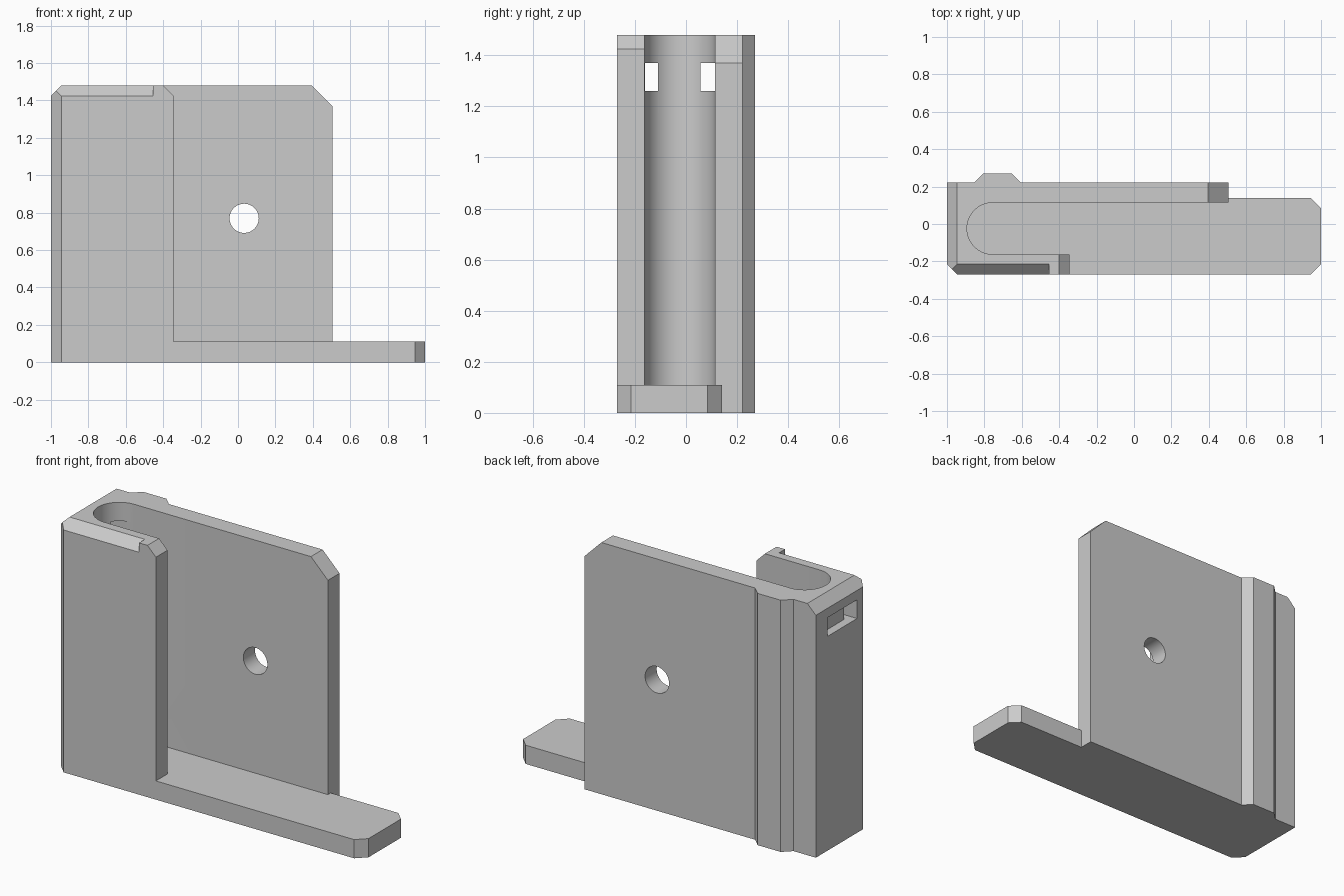
import bpy, bmesh
from math import sin, cos, pi, radians
from mathutils import Vector

if "Cube" in bpy.data.objects:
    bpy.data.objects.remove(bpy.data.objects["Cube"], do_unlink=True)

H = 1.48              # overall height
FLOOR = 0.11          # base thickness
C = 0.055             # small chamfer
FRONT, BACK = -0.27, 0.222
IN_F, IN_B = -0.162, 0.114   # inner faces of the channel

grey = bpy.data.materials.new("plain grey")
grey.use_nodes = True
colour = (0.6, 0.6, 0.6, 1)
grey.diffuse_color = colour
grey.node_tree.nodes["Principled BSDF"].inputs["Base Color"].default_value = colour


def prism(name, outline, axis, lo, hi):
    """Extrude a 2D outline along the axis, from lo to hi."""
    place = {"x": lambda a, b, d: (d, a, b),
             "y": lambda a, b, d: (a, d, b),
             "z": lambda a, b, d: (a, b, d)}[axis]
    bm = bmesh.new()
    face = bm.faces.new([bm.verts.new(place(a, b, lo)) for a, b in outline])
    new = bmesh.ops.extrude_face_region(bm, geom=[face])["geom"]
    shift = Vector(place(0, 0, hi - lo))
    bmesh.ops.translate(bm, vec=shift, verts=[v for v in new if isinstance(v, bmesh.types.BMVert)])
    bmesh.ops.recalc_face_normals(bm, faces=bm.faces)
    mesh = bpy.data.meshes.new(name)
    bm.to_mesh(mesh)
    bm.free()
    mesh.materials.append(grey)
    ob = bpy.data.objects.new(name, mesh)
    bpy.context.collection.objects.link(ob)
    return ob


def arc(cx, cy, r, start, end, n):
    return [(cx + r * cos(start + (end - start) * i / n),
             cy + r * sin(start + (end - start) * i / n)) for i in range(n + 1)]


# Solid block with base tongue, back rib and chamfered corners
body = prism("bracket_body", [
    (-1, FRONT + C), (-1 + C, FRONT), (1 - C, FRONT), (1, FRONT + C),
    (1, 0.14 - C), (1 - C, 0.14), (0.505, 0.14), (0.505, BACK),
    (-0.605, BACK), (-0.655, 0.27), (-0.805, 0.27), (-0.855, BACK), (-1, BACK)],
    "z", 0, H)

# Round-ended channel, open to the front and the end above the tongue
mid, rad = (IN_F + IN_B) / 2, (IN_B - IN_F) / 2
cutters = [prism("channel_cutter", arc(-0.755, mid, rad, pi / 2, 3 * pi / 2, 32) + [
    (-0.345, IN_F), (-0.345, -0.5), (1.2, -0.5), (1.2, 0.5), (0.505, 0.5), (0.505, IN_B)],
    "z", FLOOR, 2)]

# Strap slot in the end wall, passing either side of a small bridge
f, b = IN_F + 0.001, IN_B - 0.001
cutters.append(prism("strap_slot_cutter", [
    (-1.1, f), (-0.74, f), (-0.74, -0.11), (-0.95, -0.11),
    (-0.95, 0.057), (-0.74, 0.057), (-0.74, b), (-1.1, b)], "z", 1.26, 1.37))

# Round hole through the back plate
cutters.append(prism("hole_cutter", arc(0.033, 0.77, 0.078, 0, 2 * pi * 47 / 48, 47), "y", 0, 0.5))


def corner(name, edge, size, sign, axis, lo, hi):
    """Chamfer the top edge at the given coordinate; sign is its outward side."""
    e = 0.1
    cutters.append(prism(name, [(edge - sign * (size + e), H + e), (edge + sign * e, H - size - e),
                                (edge + sign * e, H + e)], axis, lo, hi))


corner("end_chamfer_cutter", -1, C, -1, "y", -0.5, 0.5)
corner("flange_chamfer_cutter", -0.345, C, 1, "y", -0.5, IN_F + 0.02)
corner("plate_chamfer_cutter", 0.505, 0.11, 1, "y", IN_B - 0.02, 0.5)
corner("front_chamfer_cutter", FRONT, C, -1, "x", -1.2, -0.455)

# Carve the body, then remove the cutters
bpy.context.view_layer.objects.active = body
for cutter in cutters:
    mod = body.modifiers.new(cutter.name, "BOOLEAN")
    mod.operation, mod.solver, mod.object = "DIFFERENCE", "EXACT", cutter
    bpy.ops.object.modifier_apply(modifier=mod.name)
    bpy.data.objects.remove(cutter, do_unlink=True)

bpy.ops.object.select_all(action="DESELECT")
body.select_set(True)
bpy.ops.object.shade_smooth_by_angle(angle=radians(20))
